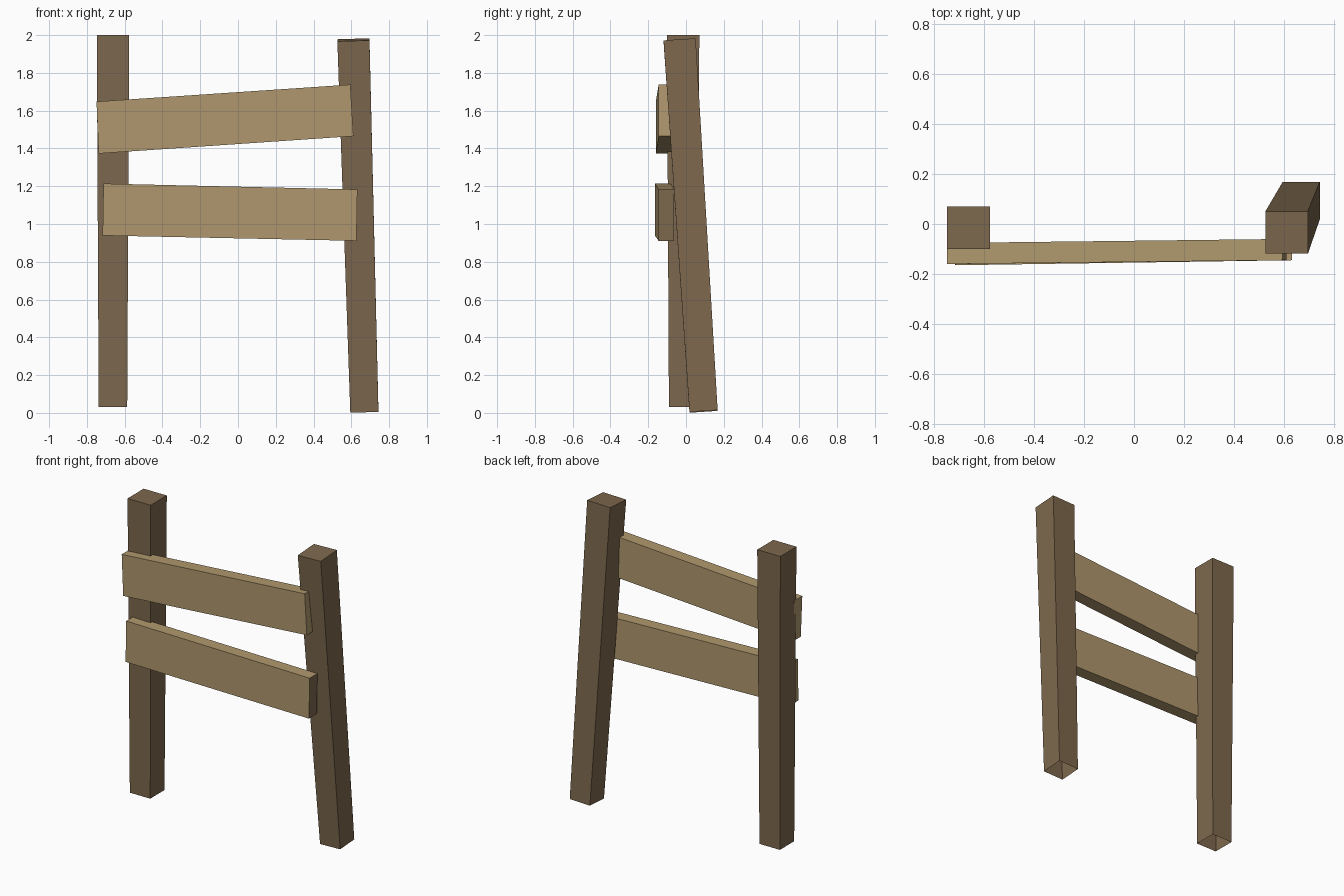
import bpy, bmesh

if "Cube" in bpy.data.objects:
    bpy.data.objects.remove(bpy.data.objects["Cube"])


def material(name, rgb):
    m = bpy.data.materials.new(name)
    m.diffuse_color = (*rgb, 1.0)
    m.use_nodes = True
    m.node_tree.nodes["Principled BSDF"].inputs["Base Color"].default_value = m.diffuse_color
    return m


DARK = material("dark_wood", (0.205, 0.138, 0.074))
LIGHT = material("light_wood", (0.434, 0.314, 0.156))


def beam(name, end_a, end_b, mats, cap_a=True, cap_b_mat=0):
    """Four-sided beam between two end quads; end A may be left open."""
    bm = bmesh.new()
    a = [bm.verts.new(p) for p in end_a]
    b = [bm.verts.new(p) for p in end_b]
    for i in range(4):
        j = (i + 1) % 4
        bm.faces.new((a[i], a[j], b[j], b[i]))
    bm.faces.new(b).material_index = cap_b_mat
    cap = bm.faces.new(a[::-1])
    bmesh.ops.recalc_face_normals(bm, faces=bm.faces[:])
    if not cap_a:
        bmesh.ops.delete(bm, geom=[cap], context='FACES_ONLY')
    me = bpy.data.meshes.new(name)
    bm.to_mesh(me)
    bm.free()
    for m in mats:
        me.materials.append(m)
    ob = bpy.data.objects.new(name, me)
    bpy.context.collection.objects.link(ob)
    return ob


def square(cx, cy, z, w, sx=0.0, sy=0.0):
    """Square section whose height slopes by sx along x and sy along y."""
    h = w / 2
    return [(cx + x * h, cy + y * h, z + x * h * sx + y * h * sy)
            for x, y in ((-1, -1), (1, -1), (1, 1), (-1, 1))]


def board_end(top, bottom, y0, y1):
    """Upright end of a board; top and bottom are (x, z)."""
    return [(top[0], y0, top[1]), (top[0], y1, top[1]),
            (bottom[0], y1, bottom[1]), (bottom[0], y0, bottom[1])]


# Posts: slightly wider at the top, open underneath
beam("left_post", square(-0.662, -0.015, 0.03, 0.151),
     square(-0.662, -0.015, 2.0, 0.171), [DARK], cap_a=False)
beam("right_post", square(0.669, 0.093, 0.008, 0.149, 0.03, 0.065),
     square(0.611, -0.034, 1.975, 0.170, 0.03, 0.065), [DARK], cap_a=False)

# Boards nailed across the front
beam("upper_board",
     board_end((-0.749, 1.648), (-0.738, 1.373), -0.160, -0.076),
     board_end((0.595, 1.738), (0.611, 1.465), -0.145, -0.060), [LIGHT])
beam("lower_board",
     board_end((-0.712, 1.214), (-0.717, 0.939), -0.165, -0.080),
     board_end((0.632, 1.183), (0.627, 0.911), -0.145, -0.063),
     [LIGHT, DARK], cap_b_mat=1)
